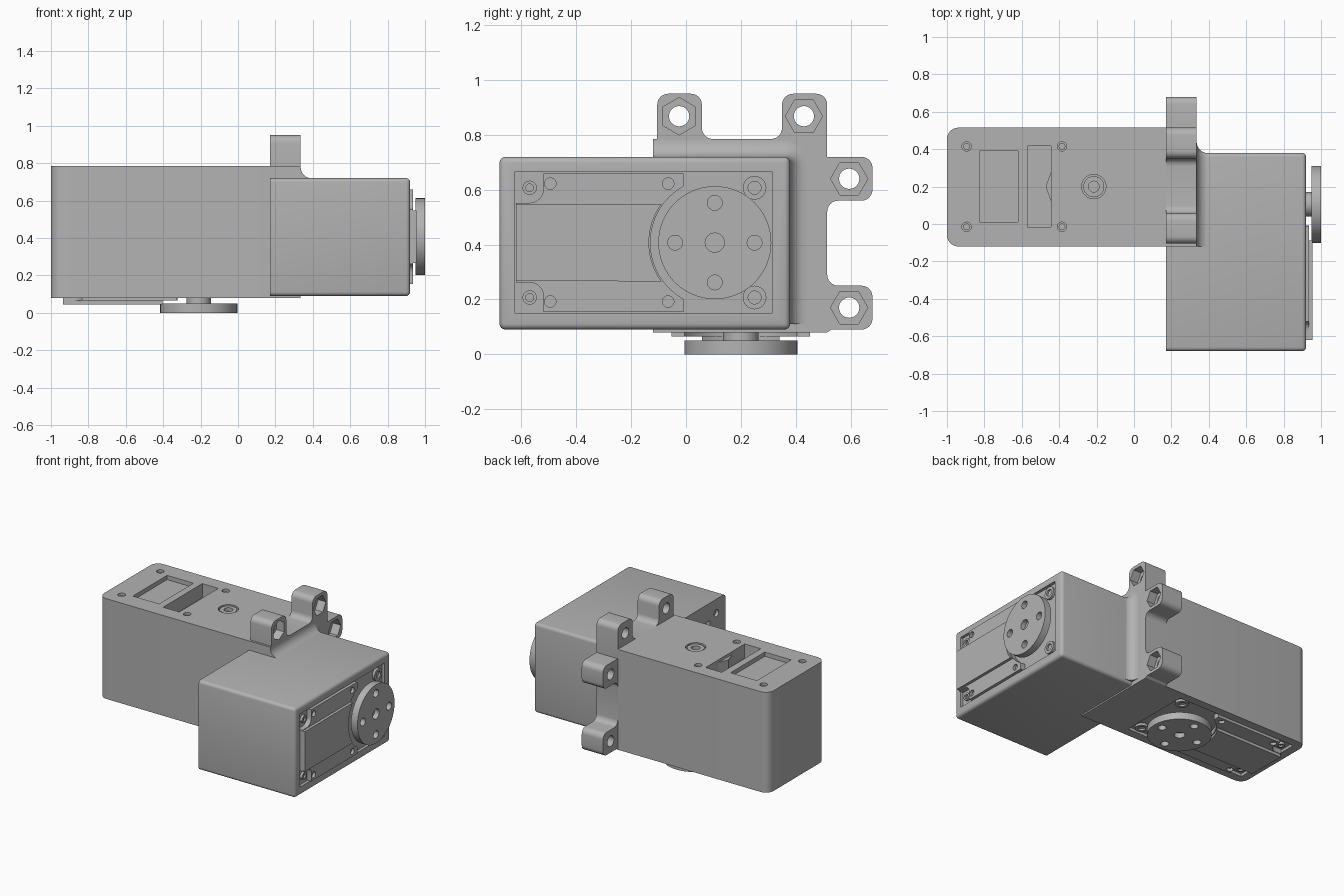
import bpy, bmesh, math
from mathutils import Vector, Matrix

cube = bpy.data.objects.get("Cube")
if cube:
    bpy.data.objects.remove(cube)

grey = bpy.data.materials.new("plain grey")
grey.use_nodes = True
grey.diffuse_color = (0.45, 0.45, 0.45, 1)
grey.node_tree.nodes["Principled BSDF"].inputs["Base Color"].default_value = (0.45, 0.45, 0.45, 1)


def frame(origin, u, w):
    """Local frame: u along the servo, w out through its horn."""
    u, w = Vector(u), Vector(w)
    rot = Matrix((u, w.cross(u), w)).transposed().to_4x4()
    return Matrix.Translation(origin) @ rot


def rounded(points, segs=6):
    """Polygon of (x, y, radius) corners with rounded corners."""
    out = []
    for i, (x, y, r) in enumerate(points):
        p = Vector((x, y, 0))
        if r == 0:
            out.append((x, y))
            continue
        q, s = points[i - 1], points[(i + 1) % len(points)]
        a = (Vector((q[0], q[1], 0)) - p).normalized()
        b = (Vector((s[0], s[1], 0)) - p).normalized()
        half = a.angle(b) / 2
        c = p + (a + b).normalized() * r / math.sin(half)
        t = r / math.tan(half)
        va, vb = (p + a * t - c).normalized(), (p + b * t - c).normalized()
        for k in range(segs + 1):
            v = c + va.slerp(vb, k / segs) * r
            out.append((v.x, v.y))
    return out


def rect(u0, u1, v0, v1, r=0):
    return rounded([(u0, v0, r), (u1, v0, r), (u1, v1, r), (u0, v1, r)])


def circle(u, v, r, n=32, turn=0.0):
    steps = [turn + math.tau * k / n for k in range(n)]
    return [(u + r * math.cos(a), v + r * math.sin(a)) for a in steps]


def arc(r, a0, a1, n=16):
    steps = [math.radians(a0 + (a1 - a0) * k / n) for k in range(n + 1)]
    return [(r * math.cos(a), r * math.sin(a)) for a in steps]


def loft(name, sections, mat, bevel=None):
    """Skin a stack of (outline, w) sections and cap both ends."""
    bm = bmesh.new()
    rings = [[bm.verts.new((u, v, w)) for u, v in pts] for pts, w in sections]
    n = len(rings[0])
    bm.faces.new(rings[0])
    bm.faces.new(rings[-1])
    for lo, hi in zip(rings, rings[1:]):
        for i in range(n):
            j = (i + 1) % n
            bm.faces.new((lo[i], lo[j], hi[j], hi[i]))
    if bevel:
        low = sections[0][1]
        edges = [e for e in bm.edges if any(v.co.z > low + 0.001 for v in e.verts)]
        bmesh.ops.bevel(bm, geom=edges, offset=bevel, segments=4, profile=0.5, affect='EDGES')
    bm.transform(mat)
    bmesh.ops.recalc_face_normals(bm, faces=bm.faces)
    mesh = bpy.data.meshes.new(name)
    bm.to_mesh(mesh)
    bm.free()
    mesh.materials.append(grey)
    ob = bpy.data.objects.new(name, mesh)
    bpy.context.collection.objects.link(ob)
    return ob


def prism(name, pts, w0, w1, mat, bevel=None):
    return loft(name, [(pts, w0), (pts, w1)], mat, bevel)


def activate(ob):
    bpy.ops.object.select_all(action='DESELECT')
    ob.select_set(True)
    bpy.context.view_layer.objects.active = ob


def cut(ob, pts, w0, w1, mat):
    cutter = prism("cutter", pts, w0, w1, mat)
    cutter.hide_render = True
    mod = ob.modifiers.new("cut", 'BOOLEAN')
    mod.operation, mod.solver, mod.object = 'DIFFERENCE', 'EXACT', cutter
    activate(ob)
    bpy.ops.object.modifier_apply(modifier=mod.name)
    bpy.data.objects.remove(cutter)


def servo_face(tag, body, mat):
    """Recessed front of a servo with cover plates, screws, shaft and horn."""
    floor = -0.02
    cut(body, rect(-0.73, 0.21, -0.257, 0.257), floor, 0.2, mat)
    # cover plate with notched corners and a curved end
    outline = rounded([(-0.115, -0.252, 0), (-0.625, -0.252, 0), (-0.625, -0.145, 0.05),
                       (-0.725, -0.145, 0), (-0.725, 0.145, 0), (-0.625, 0.145, 0.05),
                       (-0.625, 0.252, 0), (-0.115, 0.252, 0)])
    plate = prism(tag + "_cover_plate", outline + arc(0.235, 119, 241), floor, 0.015, mat)
    for u in (-0.6, -0.17):
        for v in (-0.215, 0.215):
            cut(plate, circle(u, v, 0.021, 20), -0.005, 0.1, mat)
    prism(tag + "_raised_panel", [(-0.725, -0.14), (-0.725, 0.14)] + arc(0.24, 144, 216),
          0.01, 0.035, mat)
    # corner screws on the recess floor
    for u, r in ((-0.675, 0.026), (0.145, 0.043)):
        for v in (-0.2, 0.2):
            screw = prism(tag + "_corner_screw", circle(u, v, r, 24), floor - 0.01, -0.003, mat)
            cut(screw, circle(u, v, r * 0.55, 20), -0.015, 0.1, mat)
    # shaft and horn
    prism(tag + "_shaft", circle(0, 0, 0.065), floor - 0.01, 0.035, mat)
    horn = prism(tag + "_horn", circle(0, 0, 0.206, 64), 0.03, 0.08, mat)
    cut(horn, circle(0, 0, 0.035, 24), 0.045, 0.1, mat)
    for k in range(4):
        a = k * math.pi / 2
        cut(horn, circle(0.145 * math.cos(a), 0.145 * math.sin(a), 0.027, 24), 0.0, 0.1, mat)


def servo_back(tag, body, mat, depth, screw_columns):
    """Label pocket, cable slot and screw holes on the rear of a servo."""
    back = -depth
    cut(body, rect(-0.615, -0.41, -0.19, 0.19), back - 0.1, back + 0.03, mat)
    cut(body, rect(-0.36, -0.235, -0.217, 0.217), back - 0.1, back + 0.1, mat)
    prism(tag + "_cable_lug", [(-0.23, -0.09), (-0.262, 0), (-0.23, 0.09)],
          back + 0.02, back + 0.1, mat)
    for u in screw_columns:
        for v in (-0.215, 0.215):
            cut(body, circle(u, v, 0.025, 20), back - 0.1, back + 0.03, mat)
            prism(tag + "_back_screw", circle(u, v, 0.018, 20), back + 0.015, back + 0.04, mat)


# lower servo: horn faces down
lower = frame((-0.21, 0.2, 0.08), (1, 0, 0), (0, 0, -1))
lower_body = prism("lower_body", rounded([(-1, -0.12, 0.06), (0.17, -0.12, 0),
                   (0.17, 0.515, 0), (-1, 0.515, 0.06)]), 0.08, 0.785, Matrix.Identity(4))
servo_face("lower", lower_body, lower)
servo_back("lower", lower_body, lower, 0.705, (-0.685, -0.175))
# rear pivot bushing
cut(lower_body, circle(-0.005, 0, 0.065), -0.8, -0.675, lower)
bushing = prism("pivot_bushing", circle(-0.005, 0, 0.056), -0.7, -0.66, lower)
cut(bushing, circle(-0.005, 0, 0.029, 24), -0.8, -0.67, lower)

# side servo: horn faces sideways
side = frame((0.92, 0.105, 0.407), (0, 1, 0), (1, 0, 0))
side_body = prism("side_body", rect(-0.785, 0.275, -0.317, 0.313), -0.75, 0, side, bevel=0.022)
servo_face("side", side_body, side)
servo_back("side", side_body, side, 0.75, (-0.685,))

# mounting flange with four lugs
across = frame((0, 0, 0), (0, 1, 0), (1, 0, 0))
R = 0.04
flange = prism("mounting_flange", rounded([
    (-0.12, 0.08, 0), (0.515, 0.08, 0), (0.53, 0.09, 0), (0.68, 0.09, R), (0.68, 0.25, R),
    (0.515, 0.25, R), (0.515, 0.56, R), (0.68, 0.56, R), (0.68, 0.72, R), (0.515, 0.72, 0),
    (0.515, 0.95, R), (0.35, 0.95, R), (0.35, 0.785, R), (0.058, 0.785, R),
    (0.058, 0.95, R), (-0.105, 0.95, R), (-0.105, 0.785, 0), (-0.12, 0.785, 0)]),
    0.17, 0.335, across)
for y, z, turn in ((-0.025, 0.868, math.pi / 2), (0.43, 0.868, 0), (0.595, 0.64, 0), (0.595, 0.17, 0)):
    cut(flange, circle(y, z, 0.037, 28), 0.0, 0.5, across)
    cut(flange, circle(y, z, 0.068, 6, turn), 0.275, 0.5, across)

# concave fillet where the side servo meets the flange
F = 0.06
sections = []
for k in range(9):
    a = k / 8 * math.pi / 2
    e = F * (1 - math.sin(a))
    ring = rounded([(-0.12, 0.11, 0), (0.379 + e, 0.11, 0),
                    (0.379 + e, 0.719 + e, 0.022 + e), (-0.12, 0.719 + e, 0)])
    sections.append((ring, 0.335 + F * (1 - math.cos(a))))
loft("flange_fillet", sections, across)

# smooth round surfaces, keep hard edges
for ob in list(bpy.context.scene.objects):
    if ob.type == 'MESH' and grey.name in ob.data.materials:
        activate(ob)
        bpy.ops.object.shade_smooth_by_angle(angle=math.radians(32))
